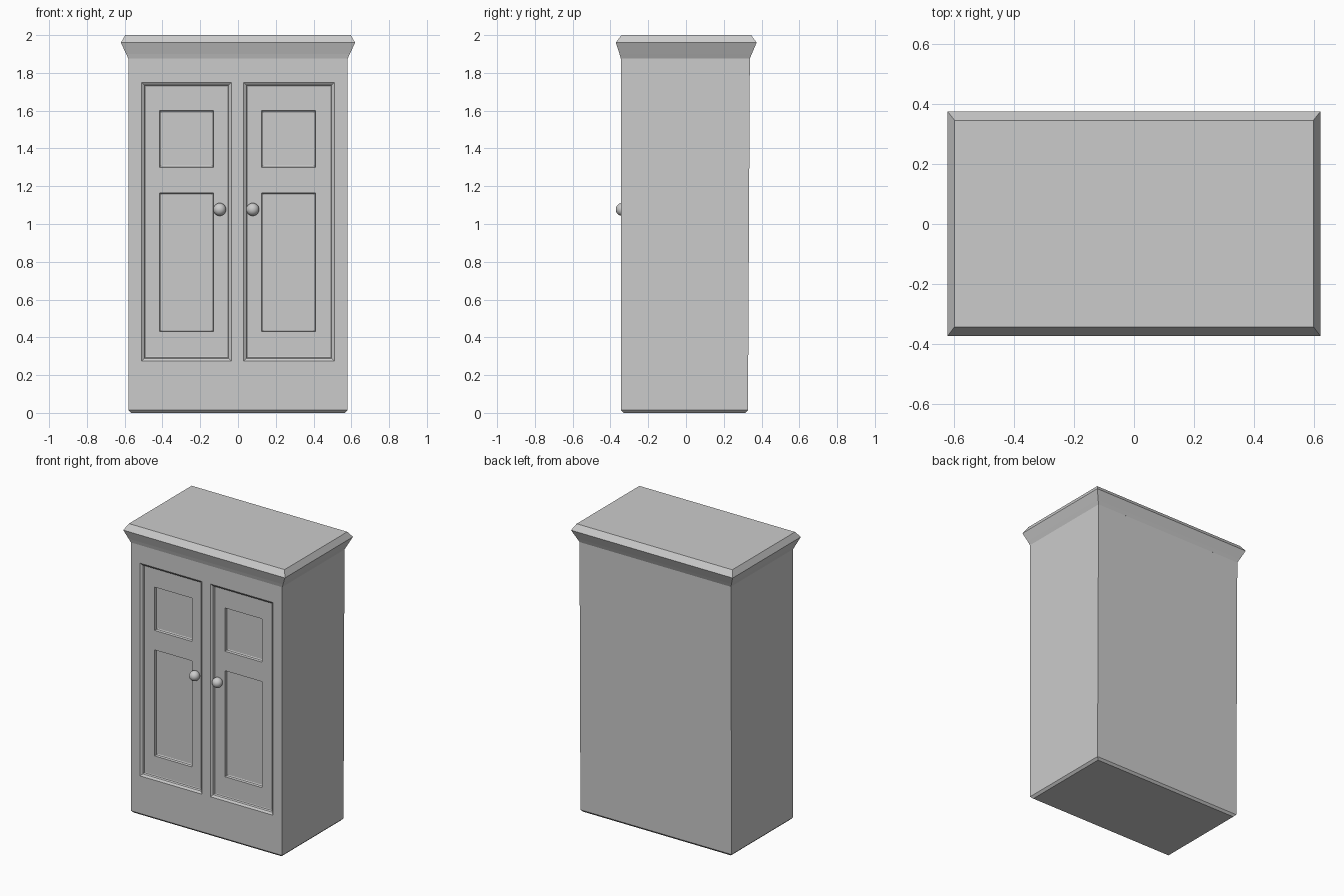
import bpy
import bmesh

cube = bpy.data.objects.get("Cube")
if cube:
    bpy.data.objects.remove(cube, do_unlink=True)

grey = bpy.data.materials.new("plain grey")
grey.use_nodes = True
COLOUR = (0.6, 0.6, 0.6, 1)
grey.diffuse_color = COLOUR
grey.node_tree.nodes["Principled BSDF"].inputs["Base Color"].default_value = COLOUR


def finish(name, bm):
    bmesh.ops.remove_doubles(bm, verts=bm.verts, dist=0.0005)
    bmesh.ops.recalc_face_normals(bm, faces=bm.faces)
    mesh = bpy.data.meshes.new(name)
    bm.to_mesh(mesh)
    bm.free()
    mesh.materials.append(grey)
    obj = bpy.data.objects.new(name, mesh)
    bpy.context.collection.objects.link(obj)
    return obj


def quad(bm, points):
    bm.faces.new([bm.verts.new(p) for p in points])


def corners(rect, y):
    x0, x1, z0, z1 = rect
    return [(x0, y, z0), (x1, y, z0), (x1, y, z1), (x0, y, z1)]


def bridge(bm, a, b):
    for i in range(4):
        j = (i + 1) % 4
        quad(bm, [a[i], a[j], b[j], b[i]])


def moulding(bm, rect, y, steps):
    """Stepped border going inwards; returns the inner rectangle and depth."""
    for inset, depth in steps:
        x0, x1, z0, z1 = rect
        inner = (x0 + inset, x1 - inset, z0 + inset, z1 - inset)
        bridge(bm, corners(rect, y), corners(inner, y + depth))
        rect, y = inner, y + depth
    return rect, y


def sheet(bm, rect, y, holes):
    """Flat rectangle with rectangular holes left open."""
    xs = sorted({rect[0], rect[1], *[v for h in holes for v in h[:2]]})
    zs = sorted({rect[2], rect[3], *[v for h in holes for v in h[2:]]})
    for x0, x1 in zip(xs, xs[1:]):
        for z0, z1 in zip(zs, zs[1:]):
            cx, cz = (x0 + x1) / 2, (z0 + z1) / 2
            if not any(h[0] < cx < h[1] and h[2] < cz < h[3] for h in holes):
                quad(bm, corners((x0, x1, z0, z1), y))


def loft(name, rings):
    """Closed solid through rectangles given as half width, front, back, z."""
    bm = bmesh.new()
    loops = [[(-w, f, z), (w, f, z), (w, b, z), (-w, b, z)] for w, f, b, z in rings]
    for lower, upper in zip(loops, loops[1:]):
        bridge(bm, lower, upper)
    quad(bm, loops[0])
    quad(bm, loops[-1])
    return finish(name, bm)


W, FRONT, BOTTOM, TOP = 0.58, -0.345, 0.015, 1.88
doors = [(-0.51, -0.035, 0.275, 1.75), (0.03, 0.51, 0.275, 1.75)]

# Cabinet box, open at the front where the face frame closes it
bm = bmesh.new()
front = corners((-W, W, BOTTOM, TOP), FRONT)
back = [(x, 0.328 if z < 1 else 0.338, z) for x, y, z in front]
bridge(bm, front, back)
quad(bm, back)
sheet(bm, (-W, W, BOTTOM, TOP), FRONT, doors)
finish("cabinet_body", bm)

# Chamfered foot
loft("cabinet_foot", [(W - 0.015, FRONT + 0.015, 0.315, 0), (W, FRONT, 0.328, BOTTOM)])

# Doors with moulded surround, two sunken panels and a round knob each
for side, door, knob_x in zip(("right", "left"), doors, (-0.097, 0.078)):
    bm = bmesh.new()
    rect, y = moulding(bm, door, FRONT, [(0.014, 0.01), (0.004, 0.012), (0.006, 0.002)])
    middle = 0.2675 if side == "left" else -0.2725
    panels = [(middle - 0.143, middle + 0.143, z0, z1)
              for z0, z1 in ((0.43, 1.165), (1.3, 1.6))]
    sheet(bm, rect, y, panels)
    for panel in panels:
        inner, depth = moulding(bm, panel, y, [(0.003, 0.016), (0.006, 0.004)])
        sheet(bm, inner, depth, [])
    finish(side + "_door", bm)

    bpy.ops.mesh.primitive_uv_sphere_add(segments=24, ring_count=14, radius=0.034,
                                         location=(knob_x, -0.338, 1.077))
    knob = bpy.context.object
    knob.name = side + "_door_knob"
    knob.data.materials.append(grey)
    bpy.ops.object.shade_smooth()

# Flared cornice with a chamfered top
loft("cornice", [(W, FRONT, 0.338, 1.875), (0.592, -0.352, 0.348, 1.9),
                 (0.62, -0.372, 0.374, 1.96), (0.597, -0.342, 0.345, 2.0)])
